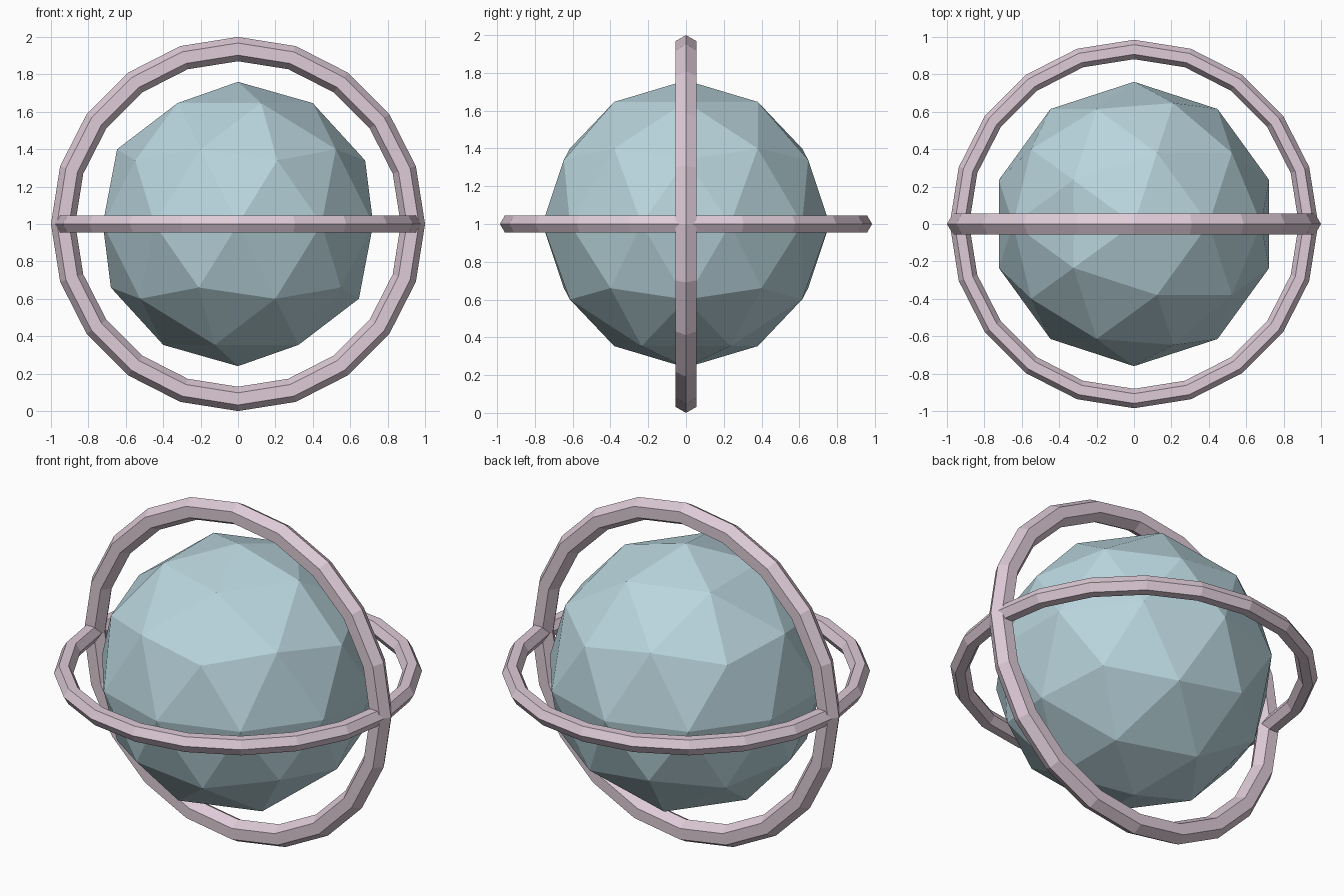
import bpy, math

if "Cube" in bpy.data.objects:
    bpy.data.objects.remove(bpy.data.objects["Cube"])

CENTRE = (0, 0, 1)


def material(name, colour):
    m = bpy.data.materials.new(name)
    m.diffuse_color = (*colour, 1)
    m.use_nodes = True
    m.node_tree.nodes["Principled BSDF"].inputs["Base Color"].default_value = m.diffuse_color
    return m


def finish(name, mat):
    ob = bpy.context.object
    ob.name = ob.data.name = name
    ob.data.materials.append(mat)
    bpy.ops.object.shade_flat()


def ring(name, major, minor, tilt, mat):
    bpy.ops.mesh.primitive_torus_add(
        location=CENTRE, rotation=(tilt, 0, 0), major_radius=major,
        minor_radius=minor, major_segments=20, minor_segments=6)
    finish(name, mat)


blue = material("pale blue", (0.485, 0.665, 0.723))
pink = material("pale pink", (0.73, 0.597, 0.679))

# Faceted core ball
bpy.ops.mesh.primitive_ico_sphere_add(subdivisions=2, radius=0.76, location=CENTRE)
finish("core_ball", blue)

# Two crossed hexagonal-section rings
ring("vertical_ring", 0.935, 0.065, math.pi / 2, pink)
ring("horizontal_ring", 0.933, 0.052, 0, pink)
